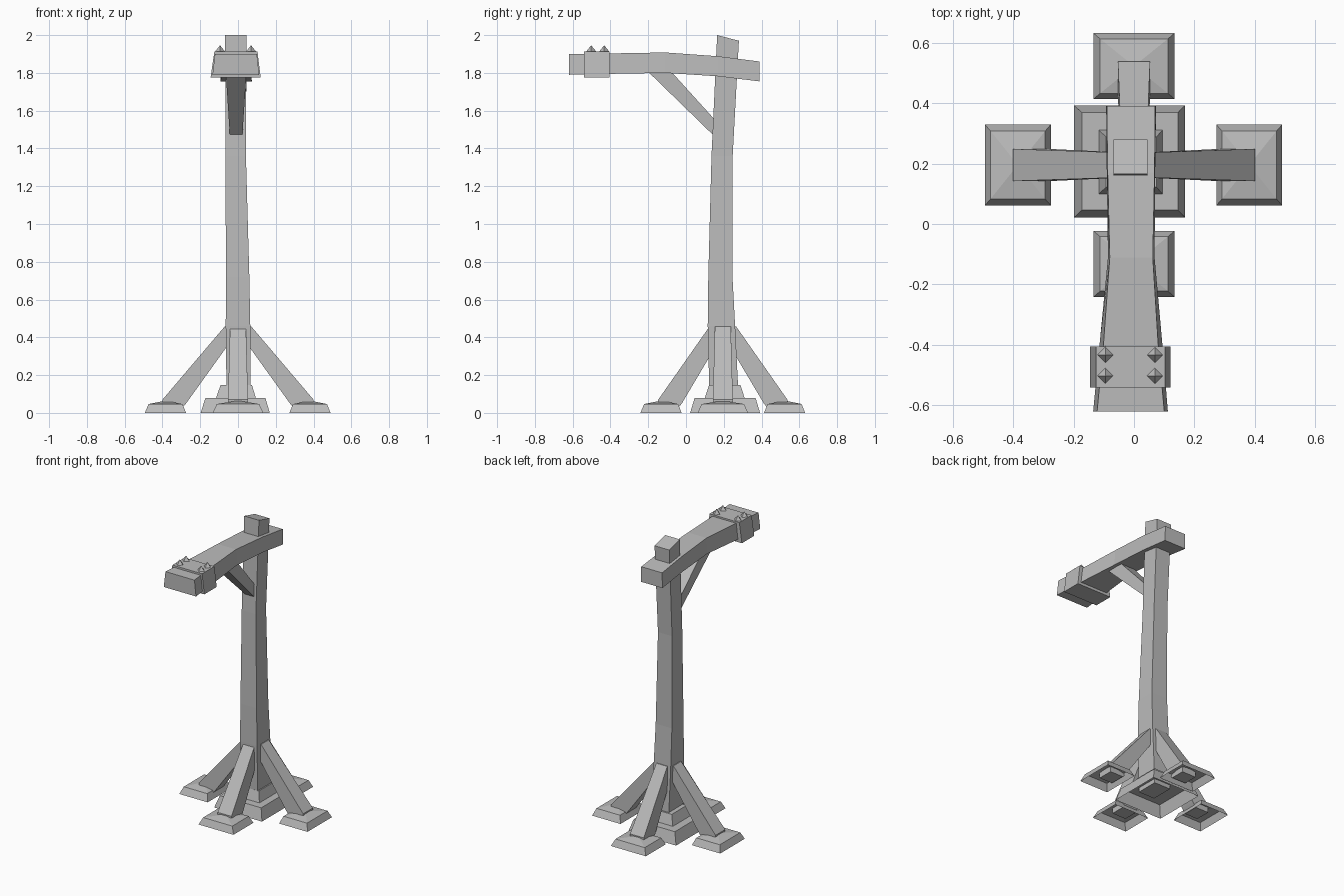
import bpy
from mathutils import Matrix, Vector

cube = bpy.data.objects.get("Cube")
if cube:
    bpy.data.objects.remove(cube, do_unlink=True)

grey = bpy.data.materials.new("weathered_grey")
grey.use_nodes = True
colour = (0.5, 0.5, 0.5, 1)
grey.diffuse_color = colour
grey.node_tree.nodes["Principled BSDF"].inputs["Base Color"].default_value = colour

CENTRE_Y = 0.19


def add_object(name, verts, faces):
    mesh = bpy.data.meshes.new(name)
    mesh.from_pydata([tuple(v) for v in verts], [], faces)
    mesh.materials.append(grey)
    obj = bpy.data.objects.new(name, mesh)
    bpy.context.collection.objects.link(obj)
    return obj


def loft(name, rings, start=True, end=True):
    """Join four-cornered rings (counter-clockwise about the travel direction)."""
    verts = [v for ring in rings for v in ring]
    faces = []
    for r in range(len(rings) - 1):
        for i in range(4):
            j = (i + 1) % 4
            faces.append((r * 4 + i, r * 4 + j, r * 4 + 4 + j, r * 4 + 4 + i))
    if start:
        faces.append((3, 2, 1, 0))
    if end:
        n = len(verts) - 4
        faces.append((n, n + 1, n + 2, n + 3))
    return add_object(name, verts, faces)


def flat_ring(x0, x1, y0, y1, z):
    return [(x0, y0, z), (x1, y0, z), (x1, y1, z), (x0, y1, z)]


def upright_ring(y, bottom, top, z0, z1):
    """Ring across the beam; bottom and top are (left x, right x) pairs."""
    return [(bottom[0], y, z0), (top[0], y, z1), (top[1], y, z1), (bottom[1], y, z0)]


# Gently bent post with a slanted top
post_rings = [
    flat_ring(-0.06, 0.065, 0.125, 0.28, 0.05),
    flat_ring(-0.065, 0.065, 0.115, 0.26, 0.46),
    flat_ring(-0.064, 0.06, 0.118, 0.246, 0.72),
    flat_ring(-0.066, 0.042, 0.135, 0.247, 1.36),
    flat_ring(-0.068, 0.045, 0.165, 0.28, 2.0),
]
post_rings[-1] = [(x, y, 2.0 if y < 0.2 else 1.97) for x, y, z in post_rings[-1]]
loft("post", post_rings)

# Sagging beam that widens towards the front
loft("beam", [
    upright_ring(-0.62, (-0.135, 0.112), (-0.122, 0.1), 1.79, 1.9),
    upright_ring(-0.4, (-0.114, 0.094), (-0.101, 0.08), 1.795, 1.903),
    upright_ring(-0.11, (-0.086, 0.068), (-0.08, 0.062), 1.8, 1.908),
    upright_ring(0.17, (-0.09, 0.07), (-0.087, 0.068), 1.782, 1.888),
    upright_ring(0.39, (-0.092, 0.073), (-0.09, 0.07), 1.755, 1.86),
])

# Band round the beam end
loft("beam_band", [
    upright_ring(y, (-0.145, 0.12), (-0.125, 0.103), 1.776, 1.914)
    for y in (-0.54, -0.405)
])

# Pointed studs on the band
for i, x in enumerate((-0.095, 0.069)):
    for j, y in enumerate((-0.502, -0.433)):
        bpy.ops.mesh.primitive_cone_add(vertices=4, radius1=0.029, depth=0.036,
                                        location=(x, y, 1.928))
        stud = bpy.context.object
        stud.name = f"stud_{i * 2 + j + 1}"
        stud.data.materials.append(grey)

# Diagonal brace under the beam
loft("beam_brace", [
    [(-0.01 - w, lo[0], lo[1]), (-0.01 + w, lo[0], lo[1]),
     (-0.01 + w, hi[0], hi[1]), (-0.01 - w, hi[0], hi[1])]
    for w, lo, hi in ((0.033, (0.15, 1.465), (0.15, 1.555)),
                      (0.056, (-0.215, 1.82), (-0.09, 1.82)))
])

# Two-step base, open underneath
loft("base_lower", [
    flat_ring(-0.198, 0.168, 0.022, 0.392, 0),
    flat_ring(-0.172, 0.145, 0.046, 0.368, 0.08),
], start=False)
loft("base_upper", [
    flat_ring(-0.116, 0.094, 0.1, 0.31, 0.08),
    flat_ring(-0.092, 0.074, 0.122, 0.288, 0.148),
], start=False)


# Feet and struts, built along +x and turned to each side
def foot(name, radius, turn):
    rings = [[(radius + sx * hx, sy * hy, z)
              for sx, sy in ((-1, -1), (1, -1), (1, 1), (-1, 1))]
             for hx, hy, z in ((0.109, 0.134, 0), (0.09, 0.112, 0.047))]
    verts = rings[0] + rings[1] + [(radius, 0, 0.065)]
    faces = []
    for i in range(4):
        j = (i + 1) % 4
        faces += [(i, j, 4 + j, 4 + i), (4 + i, 4 + j, 8)]
    add_object(name, [turn @ Vector(v) for v in verts], faces)


def strut(name, reach, low, turn):
    outline = [(0.045, 0.46, 0.042), (0.045, low, 0.042), (reach - 0.125, 0.05, 0.053),
               (reach - 0.1, 0.02, 0.053), (reach, 0.02, 0.053), (reach, 0.07, 0.053),
               (0.07, 0.458, 0.042)]
    n = len(outline)
    verts = [turn @ Vector((r, side * w, z)) for side in (-1, 1) for r, z, w in outline]
    faces = [tuple(range(n - 1, -1, -1)), tuple(range(n, 2 * n))]
    faces += [(i, (i + 1) % n, n + (i + 1) % n, n + i) for i in range(n)]
    # Outline runs clockwise, so flip every face to point outwards
    faces = [f[::-1] for f in faces]
    add_object(name, verts, faces)


for side, degrees, radius, reach, low in (
        ("left", 0, 0.381, 0.4, 0.37), ("back", 90, 0.327, 0.342, 0.34),
        ("right", 180, 0.384, 0.4, 0.37), ("front", 270, 0.327, 0.342, 0.34)):
    turn = (Matrix.Translation((0, CENTRE_Y + 0.005, 0))
            @ Matrix.Rotation(degrees * 3.14159265 / 180, 4, "Z"))
    foot(side + "_foot", radius, turn)
    strut(side + "_strut", reach, low, turn)

# Make closed parts face outwards consistently
import bmesh
for obj in bpy.context.collection.objects:
    if obj.type == "MESH" and obj.name.endswith(("strut", "post", "beam", "band", "brace")):
        bm = bmesh.new()
        bm.from_mesh(obj.data)
        bmesh.ops.recalc_face_normals(bm, faces=bm.faces)
        bm.to_mesh(obj.data)
        bm.free()
